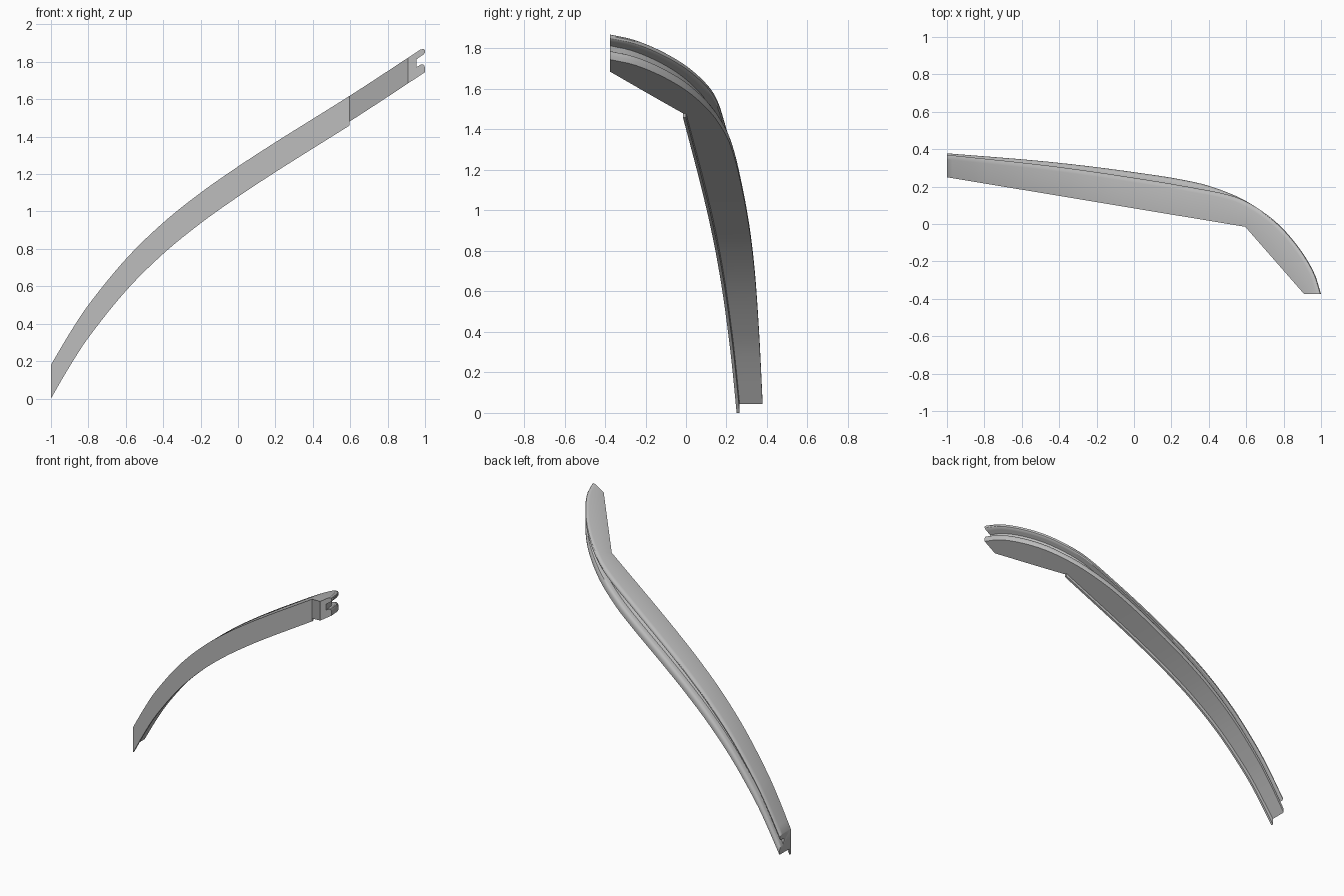
import bpy, bmesh
from mathutils import Vector

cube = bpy.data.objects.get("Cube")
if cube:
    bpy.data.objects.remove(cube)

grey = bpy.data.materials.new("mid_grey")
grey.use_nodes = True
grey.diffuse_color = (0.5, 0.5, 0.5, 1)
grey.node_tree.nodes["Principled BSDF"].inputs["Base Color"].default_value = (0.5, 0.5, 0.5, 1)


def smooth_lookup(table, x):
    """Cubic interpolation through (x, value) points."""
    n = len(table)
    i = max(k for k in range(n - 1) if k == 0 or table[k][0] <= x)

    def slope(k):
        a, b = table[max(k - 1, 0)], table[min(k + 1, n - 1)]
        return (b[1] - a[1]) / (b[0] - a[0])

    (x0, v0), (x1, v1) = table[i], table[i + 1]
    h = x1 - x0
    t = (x - x0) / h
    return ((2 * t**3 - 3 * t**2 + 1) * v0 + (t**3 - 2 * t**2 + t) * h * slope(i)
            + (3 * t**2 - 2 * t**3) * v1 + (t**3 - t**2) * h * slope(i + 1))


# Side curve of the upper surface: x, z
TOP = [(-1, 0.18), (-0.9, 0.349), (-0.8, 0.50), (-0.6, 0.745), (-0.4, 0.94), (-0.2, 1.10),
       (0, 1.24), (0.2, 1.37), (0.4, 1.495), (0.6, 1.62), (0.8, 1.75), (1, 1.882)]
# Plan of the back edge: x of the matching front point, back x, back y
BACK = [(-1, -1, 0.378), (-0.45, -0.45, 0.332), (0, 0, 0.277), (0.353, 0.353, 0.217),
        (0.5, 0.54, 0.152), (0.595, 0.66, 0.085), (0.70, 0.78, -0.01),
        (0.80, 0.888, -0.136), (0.87, 0.965, -0.265), (0.91, 1, -0.375)]
BACK_X = [(k[0], k[1]) for k in BACK]
BACK_Y = [(k[0], k[2]) for k in BACK]
# How far the upper rail sits in from the lower one
SETBACK = [(-1, 0.008), (-0.5, 0.02), (0, 0.03), (0.35, 0.03), (0.5, 0.006), (0.595, 0), (0.91, 0)]
# Grooved rail section: depth in from the back, height fraction
RAIL = [(0, 0), (0, 0.15), (0.003, 0.26), (0.01, 0.35), (0.02, 0.4), (0.045, 0.42),
        (0.045, 0.72), (0.02, 0.73), (0.006, 0.73), (0, 0.77), (0, 0.85),
        (0.004, 0.91), (0.012, 0.96), (0.025, 1)]
THICK, CORNER, TIP = 0.137, 0.595, 0.91


def top_z(x):
    return smooth_lookup(TOP, x)


def front_y(x):
    if x <= CORNER:
        return 0.25 - 0.265 * (x + 1) / (CORNER + 1)
    return -0.015 - 0.36 * (x - CORNER) / (TIP - CORNER)


def body_section(s):
    front = Vector((s, front_y(s)))
    back = Vector((smooth_lookup(BACK_X, s), smooth_lookup(BACK_Y, s)))
    inward = (front - back).normalized()
    shift = smooth_lookup(SETBACK, s)
    plan = [(front, 0)]
    for depth, h in RAIL:
        plan.append((back + inward * (depth + (shift if h > 0.5 else 0)), h))
    plan.append((front, 1))
    return [(p.x, p.y, top_z(p.x) - THICK * (1 - h)) for p, h in plan]


def lip_section(s):
    y, z = front_y(s), top_z(s) - THICK
    drop = 0.021 + 0.022 * ((CORNER - s) / (CORNER + 1)) ** 2
    return [(s, y, z - drop), (s, y + 0.015, z - drop), (s, y + 0.015, z), (s, y, z)]


def loft(name, sections):
    bm = bmesh.new()
    rings = [[bm.verts.new(p) for p in sec] for sec in sections]
    for a, b in zip(rings, rings[1:]):
        for i in range(len(a)):
            j = (i + 1) % len(a)
            bm.faces.new((a[i], a[j], b[j], b[i]))
    bm.faces.new(rings[0])
    bm.faces.new(rings[-1])
    bmesh.ops.recalc_face_normals(bm, faces=bm.faces)
    mesh = bpy.data.meshes.new(name)
    bm.to_mesh(mesh)
    bm.free()
    mesh.materials.append(grey)
    obj = bpy.data.objects.new(name, mesh)
    bpy.context.collection.objects.link(obj)
    bpy.ops.object.select_all(action="DESELECT")
    obj.select_set(True)
    bpy.context.view_layer.objects.active = obj
    bpy.ops.object.shade_smooth_by_angle(angle=0.55)


long_run = [-1 + (CORNER + 1) * i / 56 for i in range(57)]
short_run = [CORNER + (TIP - CORNER) * i / 20 for i in range(1, 21)]

# Curved body with the groove along its back
loft("curved_rail", [body_section(s) for s in long_run + short_run])
# Thin lip hanging below the front face
loft("front_lip", [lip_section(s) for s in long_run])
